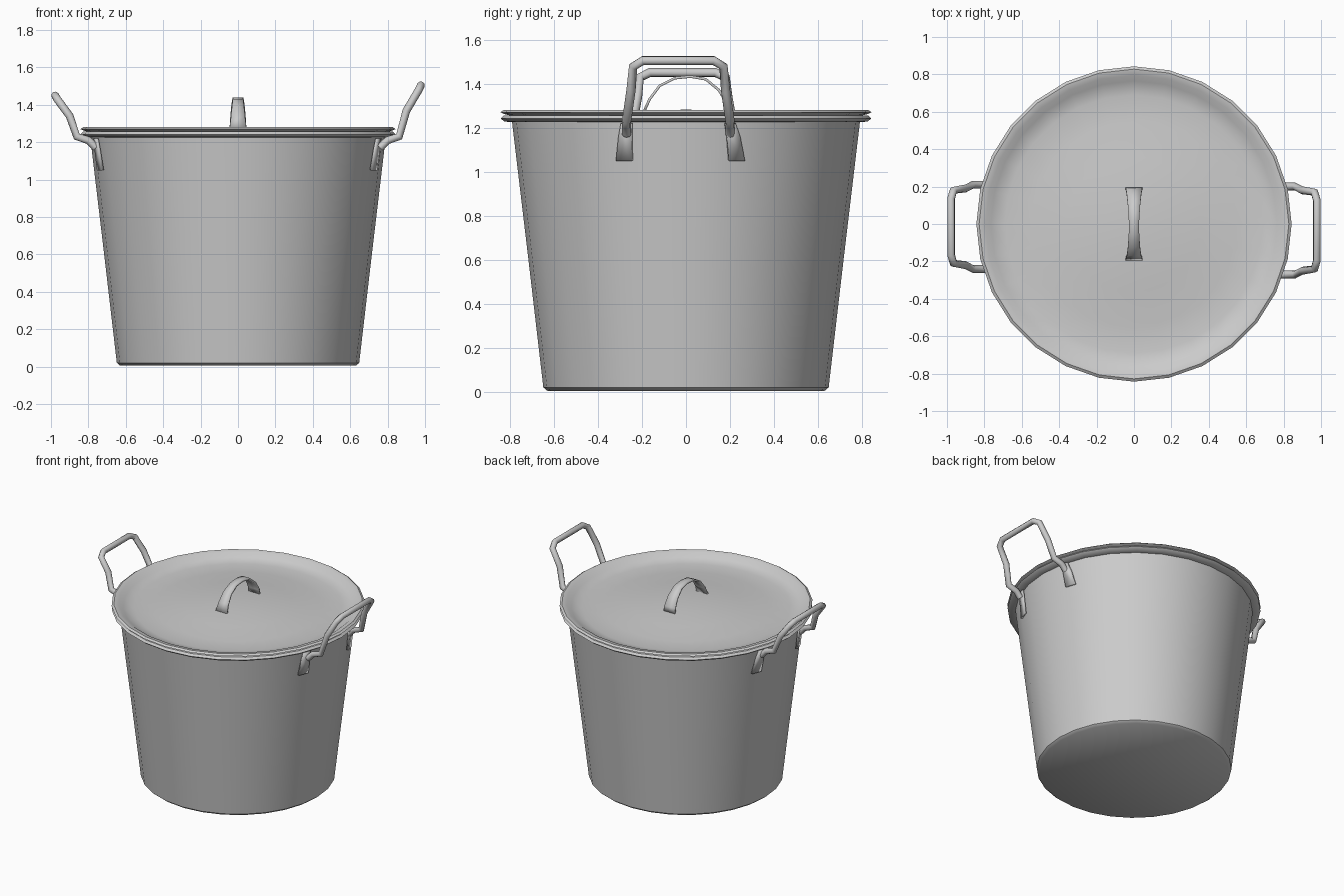
import bpy, bmesh
from math import sin, cos, pi, sqrt
from mathutils import Vector

if "Cube" in bpy.data.objects:
    bpy.data.objects.remove(bpy.data.objects["Cube"])

SIDES = 28


def finish(name, bm, angle=0.7):
    bmesh.ops.recalc_face_normals(bm, faces=bm.faces)
    mesh = bpy.data.meshes.new(name)
    bm.to_mesh(mesh)
    bm.free()
    ob = bpy.data.objects.new(name, mesh)
    bpy.context.collection.objects.link(ob)
    smooth(ob, angle)
    return ob


def smooth(ob, angle):
    bpy.ops.object.select_all(action='DESELECT')
    ob.select_set(True)
    bpy.context.view_layer.objects.active = ob
    bpy.ops.object.shade_smooth_by_angle(angle=angle)


def lathe(name, profile):
    """Spin (radius, z) points around the z axis."""
    bm = bmesh.new()
    rings = []
    for r, z in profile:
        if r == 0:
            rings.append([bm.verts.new((0, 0, z))] * SIDES)
        else:
            rings.append([bm.verts.new((r * cos(2 * pi * i / SIDES), r * sin(2 * pi * i / SIDES), z))
                          for i in range(SIDES)])
    for a, b in zip(rings, rings[1:]):
        for i in range(SIDES):
            j = (i + 1) % SIDES
            bm.faces.new(dict.fromkeys((a[i], a[j], b[j], b[i])))
    return finish(name, bm)


def tube(name, points, radius):
    """Round bar along a path."""
    cu = bpy.data.curves.new(name, 'CURVE')
    cu.dimensions = '3D'
    cu.bevel_depth = radius
    cu.bevel_resolution = 2
    cu.use_fill_caps = True
    sp = cu.splines.new('POLY')
    sp.points.add(len(points) - 1)
    for p, co in zip(sp.points, points):
        p.co = (*co, 1)
    ob = bpy.data.objects.new(name, cu)
    bpy.context.collection.objects.link(ob)
    bpy.ops.object.select_all(action='DESELECT')
    ob.select_set(True)
    bpy.context.view_layer.objects.active = ob
    bpy.ops.object.convert(target='MESH')
    smooth(bpy.context.object, 0.9)


def strap(name, pairs, thickness):
    """Flat band between pairs of edge points."""
    bm = bmesh.new()
    rows = [(bm.verts.new(a), bm.verts.new(b)) for a, b in pairs]
    for (a, b), (c, d) in zip(rows, rows[1:]):
        bm.faces.new((a, b, d, c))
    ob = finish(name, bm)
    mod = ob.modifiers.new("thickness", 'SOLIDIFY')
    mod.thickness = thickness
    mod.offset = 0


# Tapered pot body with a rolled rim
lathe("pot_body", [(0, 0.005), (0.63, 0.005), (0.648, 0.02), (0.718, 0.62), (0.79, 1.225),
                   (0.825, 1.228), (0.842, 1.242), (0.828, 1.256), (0.79, 1.256)])

# Lid with raised edge, sunken ring and low dome
lathe("lid", [(0.78, 1.25), (0.825, 1.262), (0.843, 1.27), (0.828, 1.28), (0.795, 1.275),
              (0.765, 1.25), (0.69, 1.237), (0.55, 1.242), (0.36, 1.262), (0.17, 1.278), (0, 1.282)])

# Arched strap on the lid, narrow in the middle
arch = [(-0.19, 1.275, 0.045), (-0.165, 1.33, 0.038), (-0.12, 1.39, 0.032), (-0.05, 1.425, 0.028),
        (0.02, 1.432, 0.028), (0.09, 1.42, 0.032), (0.15, 1.37, 0.038), (0.185, 1.31, 0.043), (0.19, 1.275, 0.045)]
strap("lid_handle", [((-w, y, z), (w, y, z)) for y, z, w in arch], 0.012)


def wall(y, z, out=0.008):
    r = 0.65 + 0.1165 * (z - 0.02) + out
    return (sqrt(r * r - y * y), y, z)


def side_handle(label, sign, y0, y1, top):
    # Bent bar: foot, elbow, leg and rounded top corner, repeated in reverse
    h = top - 1.23
    leg = [(0.76, 0, 1.17), (0.80, 0, 1.21), (0.862, 0, 1.23), (0.9, 0.02, 1.23 + 0.5 * h),
           (0.965, 0.03, 1.23 + 0.9 * h), (0.978, 0.075, top)]
    path = [(sign * x, y0 + d, z) for x, d, z in leg]
    path += [(sign * x, y1 - d, z) for x, d, z in reversed(leg)]
    tube(label + "_handle", path, 0.021)
    # Flat tabs riveted to the wall
    for end, y in (("front", y0), ("back", y1)):
        flare = -0.01 if y < 0 else 0.03
        rows = []
        for z, w, dy in ((1.22, 0.024, 0), (1.16, 0.03, flare * 0.5), (1.05, 0.036, flare)):
            rows.append([Vector((sign * p[0], p[1], p[2])) for p in
                         (wall(y + dy - w, z), wall(y + dy + w, z))])
        strap(f"{label}_handle_tab_{end}", rows, 0.014)


side_handle("right", 1, -0.27, 0.2, 1.505)
side_handle("left", -1, -0.24, 0.21, 1.45)
